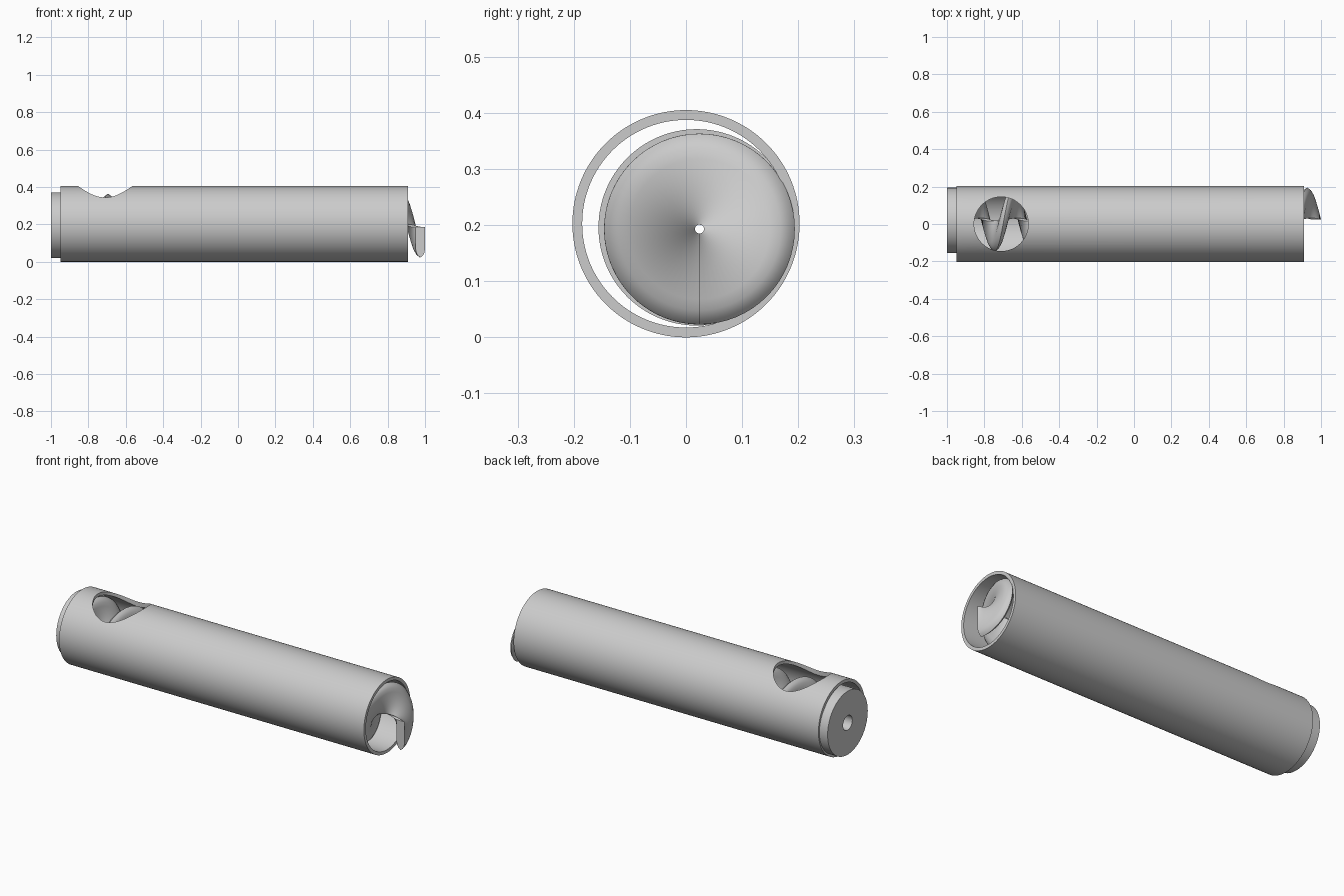
import bpy, bmesh, math

if "Cube" in bpy.data.objects:
    bpy.data.objects.remove(bpy.data.objects["Cube"], do_unlink=True)

grey = bpy.data.materials.new("plain_grey")
grey.use_nodes = True
colour = (0.6, 0.6, 0.6, 1)
grey.diffuse_color = colour
grey.node_tree.nodes["Principled BSDF"].inputs["Base Color"].default_value = colour


def finish(name, bm, angle=40):
    """Turn a bmesh into a shaded object."""
    bmesh.ops.recalc_face_normals(bm, faces=bm.faces)
    mesh = bpy.data.meshes.new(name)
    bm.to_mesh(mesh)
    bm.free()
    mesh.materials.append(grey)
    obj = bpy.data.objects.new(name, mesh)
    bpy.context.collection.objects.link(obj)
    bpy.ops.object.select_all(action="DESELECT")
    obj.select_set(True)
    bpy.context.view_layer.objects.active = obj
    bpy.ops.object.shade_smooth_by_angle(angle=math.radians(angle))
    return obj


def sweep(bm, rings, closed):
    """Join closed rings of points; close the sweep or cap its ends."""
    loops = [[bm.verts.new(p) for p in ring] for ring in rings]
    pairs = list(zip(loops, loops[1:]))
    if closed:
        pairs.append((loops[-1], loops[0]))
    else:
        bm.faces.new(loops[0])
        bm.faces.new(loops[-1])
    for a, b in pairs:
        for i in range(len(a)):
            j = (i + 1) % len(a)
            bm.faces.new((a[i], a[j], b[j], b[i]))


def pipe(name, x0, x1, outer, inner, y, z, sides=128):
    """Thick pipe along x."""
    bm = bmesh.new()
    section = [(x0, outer), (x1, outer), (x1, inner), (x0, inner)]
    turns = [2 * math.pi * k / sides for k in range(sides)]
    sweep(bm, [[(x, y + r * math.cos(a), z + r * math.sin(a)) for x, r in section]
               for a in turns], True)
    return finish(name, bm)


# Outer tube with a round feed opening in its top
R = 0.2025
tube = pipe("outer_tube", -0.95, 0.91, R, 0.185, 0, R)
bpy.ops.mesh.primitive_cylinder_add(vertices=96, radius=0.145, depth=0.4,
                                    location=(-0.71, 0, R + 0.2))
cutter = bpy.context.object
cutter.name = "opening_cutter"
cutter.hide_render = True
cut = tube.modifiers.new("feed_opening", "BOOLEAN")
cut.operation = "DIFFERENCE"
cut.solver = "EXACT"
cut.object = cutter
bpy.context.view_layer.objects.active = tube
bpy.ops.object.modifier_apply(modifier=cut.name)
bpy.data.objects.remove(cutter, do_unlink=True)

# End plug with a central bore
pipe("end_plug", -1.0, -0.9, 0.175, 0.04, 0.019, 0.196)

# Screw blade: flat flanks, rounded to a thin rim
cy, cz = 0.024, 0.193
pitch, steps = 0.1965, 64
start, end = -0.91, 0.975
flank = [(0.008, 0.025), (0.06, 0.025), (0.125, 0.025), (0.145, 0.021), (0.16, 0.013)]
section = flank + [(0.17, 0)] + [(r, -t) for r, t in reversed(flank)]
count = int((end - start) / pitch * steps)
rings = []
for k in range(count + 1):
    x = start + (end - start) * k / count
    a = -math.pi / 2 + 2 * math.pi * (end - x) / pitch
    rings.append([(x + t, cy + r * math.cos(a), cz + r * math.sin(a)) for r, t in section])
bm = bmesh.new()
sweep(bm, rings, False)
finish("screw_blade", bm)
